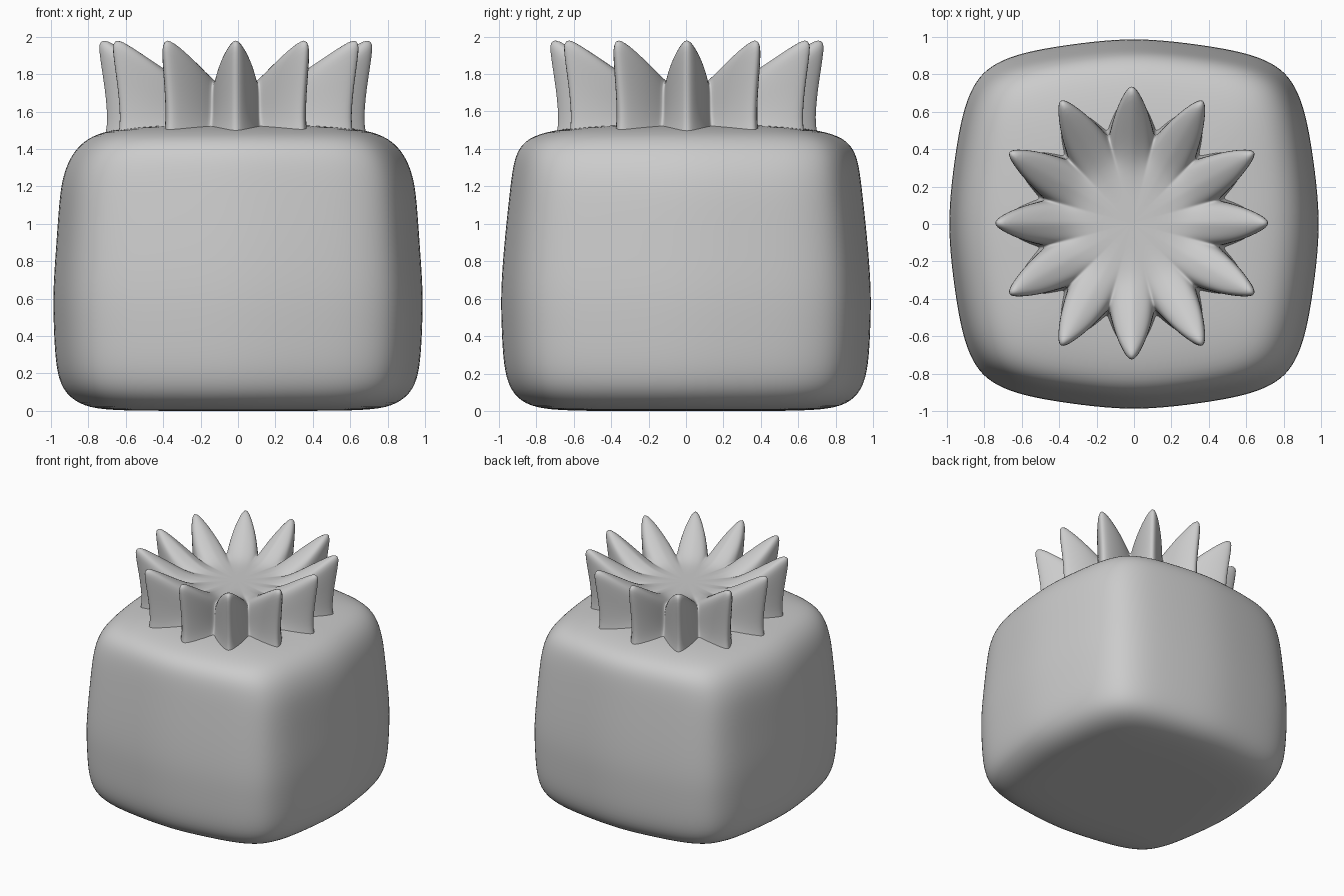
import bpy, bmesh, math

if "Cube" in bpy.data.objects:
    bpy.data.objects.remove(bpy.data.objects["Cube"], do_unlink=True)

grey = bpy.data.materials.new("plain grey")
grey.use_nodes = True
COLOUR = (0.6, 0.6, 0.6, 1)
grey.diffuse_color = COLOUR
grey.node_tree.nodes["Principled BSDF"].inputs["Base Color"].default_value = COLOUR


def loft(name, rings, bottom=None, top=None, levels=0):
    """Skin a stack of closed rings, with optional end points."""
    bm = bmesh.new()
    loops = [[bm.verts.new(p) for p in ring] for ring in rings]
    n = len(loops[0])
    for a, b in zip(loops, loops[1:]):
        for i in range(n):
            j = (i + 1) % n
            bm.faces.new((a[i], a[j], b[j], b[i]))
    for point, loop in ((bottom, loops[0]), (top, loops[-1])):
        if point:
            tip = bm.verts.new(point)
            for i in range(n):
                bm.faces.new((loop[i], loop[(i + 1) % n], tip))
    bmesh.ops.recalc_face_normals(bm, faces=bm.faces)
    mesh = bpy.data.meshes.new(name)
    bm.to_mesh(mesh)
    bm.free()
    mesh.materials.append(grey)
    mesh.shade_smooth()
    obj = bpy.data.objects.new(name, mesh)
    bpy.context.collection.objects.link(obj)
    if levels:
        sub = obj.modifiers.new("smooth", "SUBSURF")
        sub.levels = sub.render_levels = levels
    return obj


# Body: a rounded square section with slightly peaked sides
half = [(1, 0), (0.97, 0.3), (0.93, 0.55), (0.885, 0.7), (0.815, 0.815)]
quarter = half + [(y, x) for x, y in half[-2:0:-1]]
section = []
for k in range(4):
    for x, y in quarter:
        for _ in range(k):
            x, y = -y, x
        section.append((x, y))

# Body levels: x scale, y scale, height
levels = [
    (0.5, 0.5, 0), (0.74, 0.74, 0.005), (0.86, 0.87, 0.035), (0.95, 0.95, 0.11),
    (0.985, 0.985, 0.24), (0.995, 0.995, 0.45), (1, 1, 0.64),
    (0.98, 0.98, 0.9), (0.965, 0.955, 1.13), (0.945, 0.94, 1.26),
    (0.9, 0.92, 1.37), (0.83, 0.87, 1.445), (0.74, 0.77, 1.49),
    (0.55, 0.55, 1.525)]
loft("body", [[(x * sx, y * sy, z) for x, y in section] for sx, sy, z in levels],
     bottom=(0, 0, 0), top=(0, 0, 1.54), levels=2)

# Crown: blend a spike profile and a groove profile around the circle
spike = [(0.72, 1.42), (0.695, 1.52), (0.70, 1.62), (0.712, 1.73), (0.73, 1.84),
         (0.745, 1.94), (0.745, 1.98), (0.72, 2.0), (0.67, 1.975), (0.58, 1.92),
         (0.48, 1.855), (0.38, 1.795), (0.30, 1.76), (0.2, 1.75)]
groove = [(0.53, 1.42), (0.48, 1.52), (0.46, 1.56), (0.45, 1.61), (0.445, 1.65),
          (0.435, 1.685), (0.425, 1.70), (0.415, 1.715), (0.40, 1.725), (0.38, 1.735),
          (0.36, 1.74), (0.33, 1.745), (0.28, 1.75), (0.2, 1.75)]
SPIKES, STEPS = 12, 16
rings = []
for (rs, zs), (rg, zg) in zip(spike, groove):
    ring = []
    for i in range(SPIKES * STEPS):
        a = 2 * math.pi * i / (SPIKES * STEPS)
        d = abs((i + STEPS / 2) % STEPS - STEPS / 2) / (STEPS / 2)
        # straight flanks, rounded at the crest and the groove
        w = 1.08 - math.sqrt(d * d + 0.012)
        w = max(0.0, min(1.0, w + 0.03 * d ** 6))
        r = (rg + (rs - rg) * w) * (1 + 0.045 * w * abs(math.sin(2 * a)))
        z = zg + (zs - zg) * w
        ring.append((r * math.cos(a) - 0.012, r * math.sin(a) + 0.005, z))
    rings.append(ring)
loft("spiked_crown", rings, top=(-0.012, 0.005, 1.75), levels=1)
